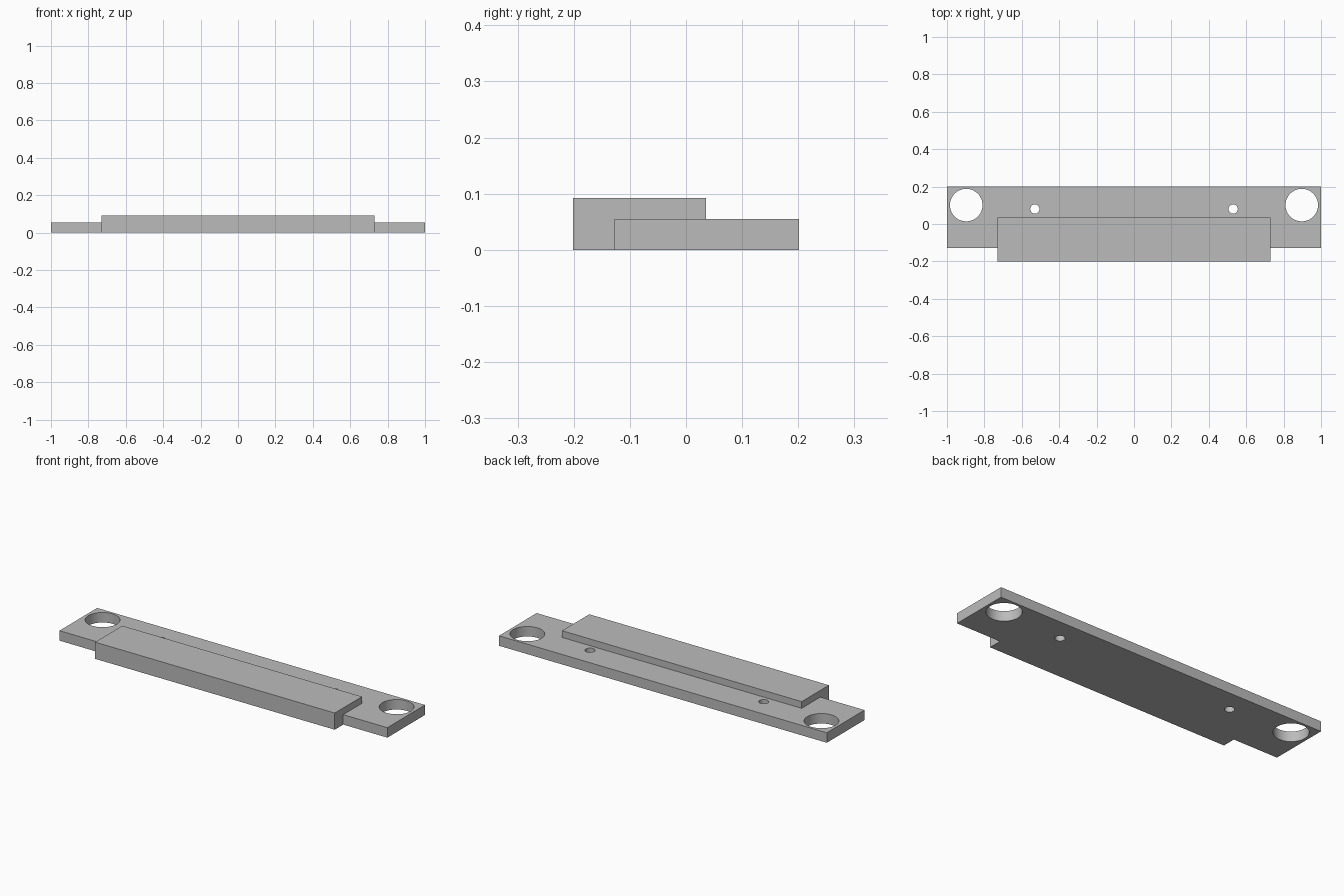
import bpy
import math

if "Cube" in bpy.data.objects:
    bpy.data.objects.remove(bpy.data.objects["Cube"], do_unlink=True)

# Single grey finish
GREY = (0.5, 0.5, 0.5, 1.0)
grey = bpy.data.materials.new("grey_metal")
grey.use_nodes = True
grey.diffuse_color = GREY
grey.node_tree.nodes["Principled BSDF"].inputs["Base Color"].default_value = GREY


def box(name, x, y, z):
    """Box spanning the given (low, high) ranges."""
    centre = [(r[0] + r[1]) / 2 for r in (x, y, z)]
    bpy.ops.mesh.primitive_cube_add(size=1, location=centre)
    obj = bpy.context.object
    obj.name = name
    obj.scale = [r[1] - r[0] for r in (x, y, z)]
    bpy.ops.object.transform_apply(location=True, rotation=False, scale=True)
    obj.data.materials.append(grey)
    return obj


def combine(target, tool, operation):
    """Apply a boolean, then discard the tool."""
    mod = target.modifiers.new(operation.lower(), "BOOLEAN")
    mod.operation = operation
    mod.solver = "EXACT"
    mod.object = tool
    bpy.context.view_layer.objects.active = target
    bpy.ops.object.modifier_apply(modifier=mod.name)
    bpy.data.objects.remove(tool, do_unlink=True)


def drill(target, x, y, radius):
    """Round hole through the full height."""
    bpy.ops.mesh.primitive_cylinder_add(vertices=64, radius=radius, depth=1, location=(x, y, 0))
    cutter = bpy.context.object
    cutter.hide_render = True
    cutter.data.materials.append(grey)
    combine(target, cutter, "DIFFERENCE")


# Flat mounting plate with a raised front block, flush underneath
bracket = box("mounting_bracket", (-1, 1), (-0.127, 0.201), (0, 0.055))
block = box("raised_block", (-0.731, 0.731), (-0.201, 0.036), (0, 0.092))
combine(bracket, block, "UNION")

# Large end holes and small screw holes, mirrored left and right
for side in (-1, 1):
    drill(bracket, side * 0.897, 0.101, 0.087)
    drill(bracket, side * 0.53, 0.08, 0.025)

# Smooth hole walls, crisp edges
bpy.ops.object.select_all(action="DESELECT")
bracket.select_set(True)
bpy.context.view_layer.objects.active = bracket
bpy.ops.object.shade_smooth_by_angle(angle=math.radians(30))
